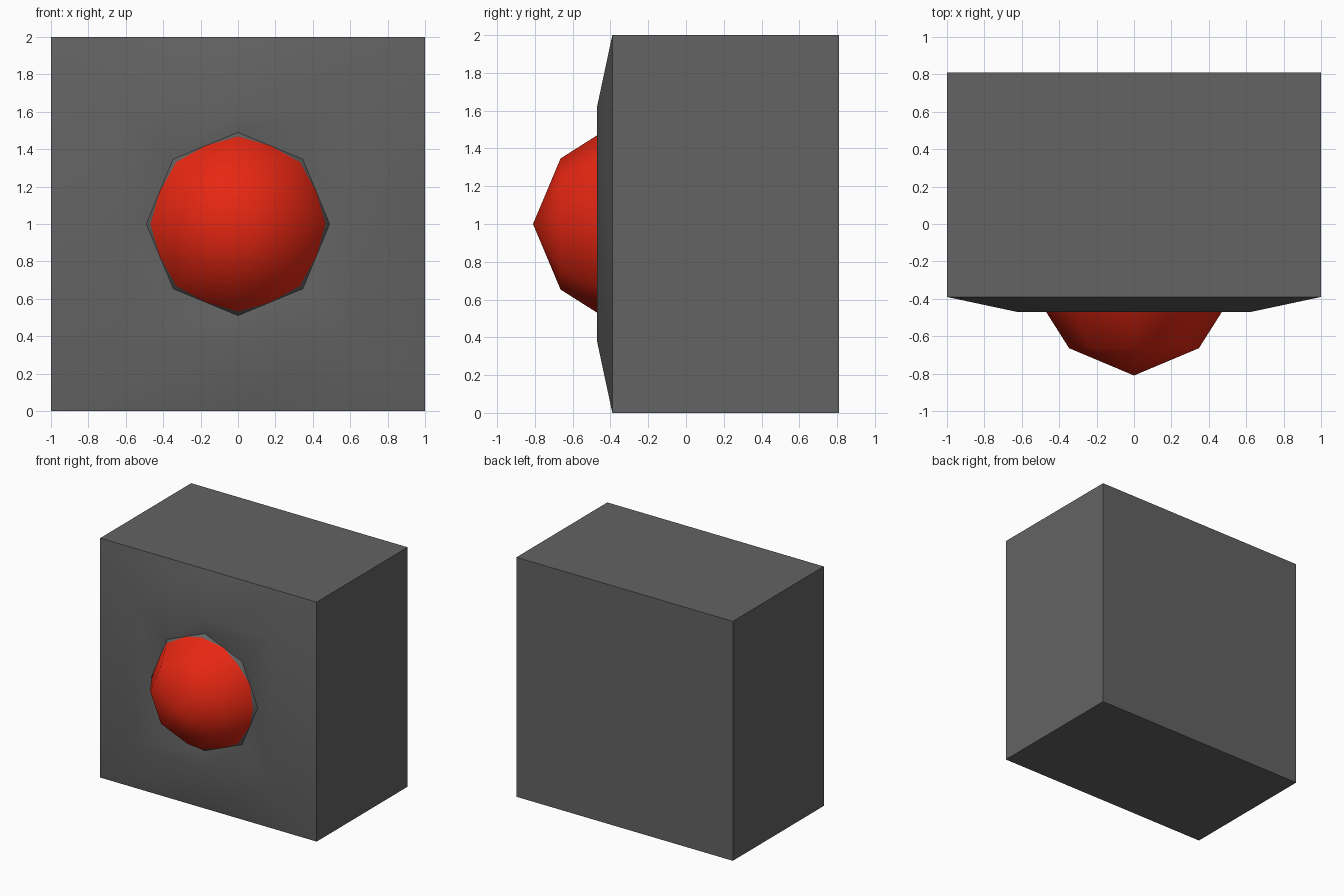
import bpy, bmesh, math

if "Cube" in bpy.data.objects:
    bpy.data.objects.remove(bpy.data.objects["Cube"])


def material(name, rgb):
    m = bpy.data.materials.new(name)
    m.diffuse_color = (*rgb, 1)
    m.use_nodes = True
    m.node_tree.nodes["Principled BSDF"].inputs["Base Color"].default_value = m.diffuse_color
    return m


grey = material("dark grey", (0.125, 0.125, 0.125))
red = material("red", (0.8, 0.02, 0.006))
CZ = 1.0  # height of the button centre


def octagon(bm, r, y):
    return [bm.verts.new((r * math.cos(i * math.pi / 4), y,
                          CZ + r * math.sin(i * math.pi / 4))) for i in range(8)]


def square(bm, h, y):
    # eight points: corners and side middles
    pts = []
    for i in range(8):
        c, s = math.cos(i * math.pi / 4), math.sin(i * math.pi / 4)
        k = h / max(abs(c), abs(s))
        pts.append(bm.verts.new((c * k, y, CZ + s * k)))
    return pts


def bridge(bm, a, b):
    for i in range(8):
        j = (i + 1) % 8
        bm.faces.new((a[i], a[j], b[j], b[i]))


def finish(bm, name, mats, angle):
    bmesh.ops.recalc_face_normals(bm, faces=bm.faces[:])
    me = bpy.data.meshes.new(name)
    bm.to_mesh(me)
    bm.free()
    for m in mats:
        me.materials.append(m)
    ob = bpy.data.objects.new(name, me)
    bpy.context.collection.objects.link(ob)
    bpy.ops.object.select_all(action='DESELECT')
    ob.select_set(True)
    bpy.context.view_layer.objects.active = ob
    bpy.ops.object.shade_smooth_by_angle(angle=math.radians(angle))


# Block: box, raised front and shallow recess around the button
bm = bmesh.new()
loops = [square(bm, 1.0, 0.81), square(bm, 1.0, -0.39),
         square(bm, 0.625, -0.47), octagon(bm, 0.49, -0.44)]
bm.faces.new(loops[0])
for a, b in zip(loops, loops[1:]):
    bridge(bm, a, b)
finish(bm, "block", [grey], 35)

# Button: eight-sided red dome with small grey corners at its rim
bm = bmesh.new()
tip = bm.verts.new((0, -0.81, CZ))
ring = octagon(bm, 0.347, -0.664)
spoke = octagon(bm, 0.468, -0.473)
rim = octagon(bm, 0.49, -0.44)
for i in range(8):
    j = (i + 1) % 8
    mid = bm.verts.new((rim[i].co + rim[j].co) / 2)
    bm.faces.new((tip, ring[i], ring[j]))
    bm.faces.new((ring[i], spoke[i], mid, spoke[j], ring[j]))
    for k, order in ((i, 1), (j, -1)):
        f = bm.faces.new((spoke[k], rim[k], mid)[::order])
        f.material_index = 1
finish(bm, "button", [red, grey], 60)
